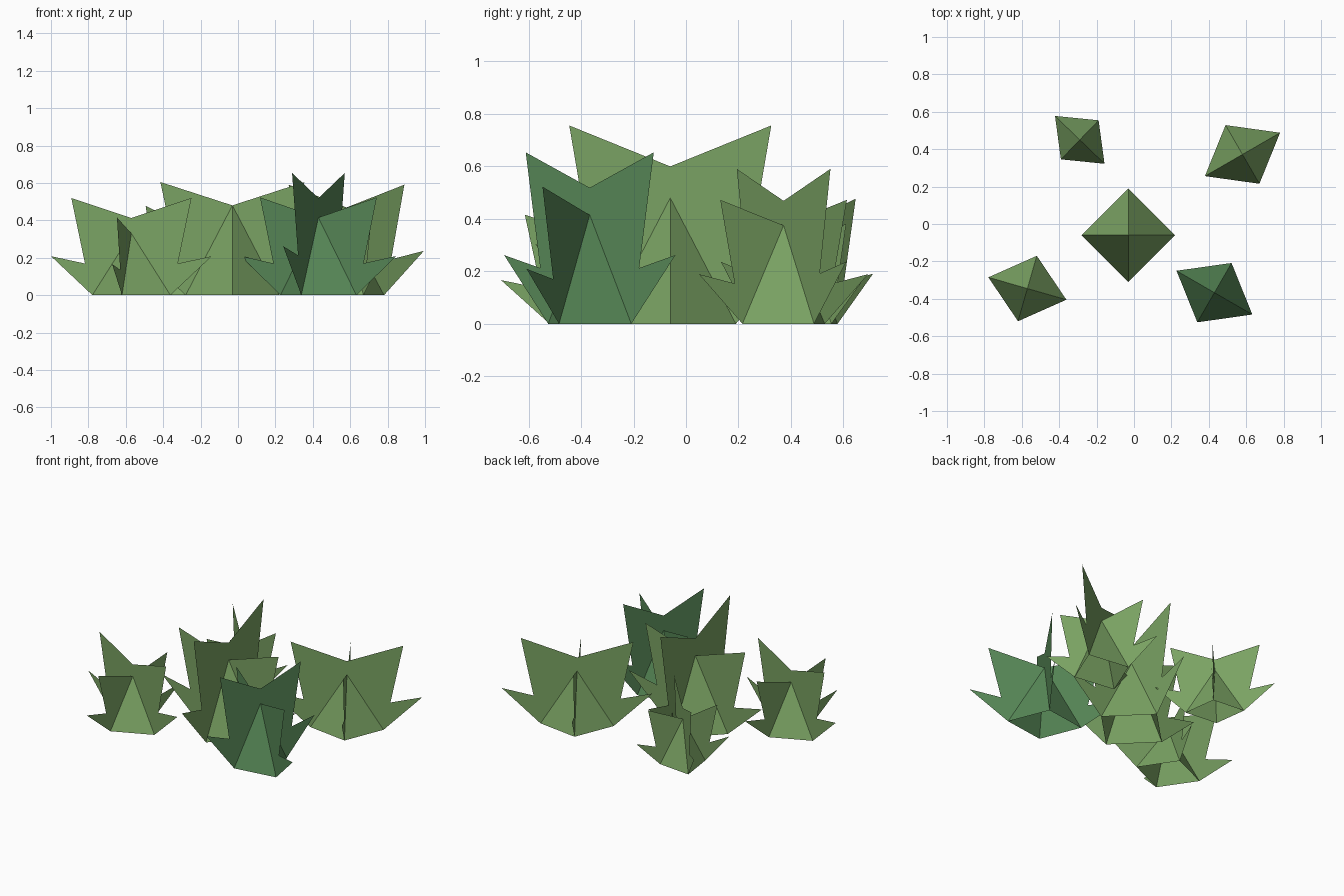
import bpy, bmesh
from math import radians
from mathutils import Matrix, Vector

if "Cube" in bpy.data.objects:
    bpy.data.objects.remove(bpy.data.objects["Cube"])


def material(name, colour):
    mat = bpy.data.materials.new(name)
    mat.use_nodes = True
    mat.diffuse_color = colour
    bsdf = mat.node_tree.nodes["Principled BSDF"]
    bsdf.inputs["Base Color"].default_value = colour
    bsdf.inputs["Roughness"].default_value = 0.9
    return mat


leaf_green = material("leaf green", (0.195, 0.365, 0.125, 1))
deep_green = material("deep green", (0.095, 0.245, 0.095, 1))

# Half outline of a leaf fan: (distance in radii, height in core heights)
FAN = [(1, 0), (2.06, 0.505), (1.19, 0.41), (1.54, 1.26), (0, 1)]
TALL = 1.25  # the second fan pair stands taller than the first


def clump(name, centre, angle, radius_a, radius_b, height, mat):
    bm = bmesh.new()
    axes = [Vector((radius_a, 0, 0)), Vector((0, radius_b, 0))]
    corners = [axes[0], axes[1], -axes[0], -axes[1]]
    up = Vector((0, 0, height))

    # Open four-sided core
    base = [bm.verts.new(c) for c in corners]
    apex = bm.verts.new(up)
    for i in range(4):
        bm.faces.new((base[i], base[(i + 1) % 4], apex))

    # Flat leaf fans growing out of each core edge
    for i, corner in enumerate(corners):
        tall = i % 2
        stretch = TALL if tall else 1
        outline = [bm.verts.new(corner * d + up * h * stretch) for d, h in FAN[1:4]]
        if tall:
            outline.append(bm.verts.new(up * TALL))
        bm.faces.new([base[i]] + outline + [apex])

    mesh = bpy.data.meshes.new(name)
    bm.to_mesh(mesh)
    bm.free()
    mesh.materials.append(mat)
    obj = bpy.data.objects.new(name, mesh)
    obj.matrix_world = Matrix.Translation((*centre, 0)) @ Matrix.Rotation(radians(angle), 4, "Z")
    bpy.context.collection.objects.link(obj)


# Five plants of varied size and turn
clump("centre_plant", (-0.03, -0.06), 0, 0.25, 0.25, 0.48, leaf_green)
clump("front_right_plant", (-0.57, -0.345), 74, 0.182, 0.217, 0.33, leaf_green)
clump("front_left_plant", (0.43, -0.367), -30, 0.234, 0.183, 0.415, deep_green)
clump("back_left_plant", (0.58, 0.372), -60, 0.181, 0.232, 0.375, leaf_green)
clump("back_right_plant", (-0.29, 0.45), 46, 0.145, 0.184, 0.303, leaf_green)
